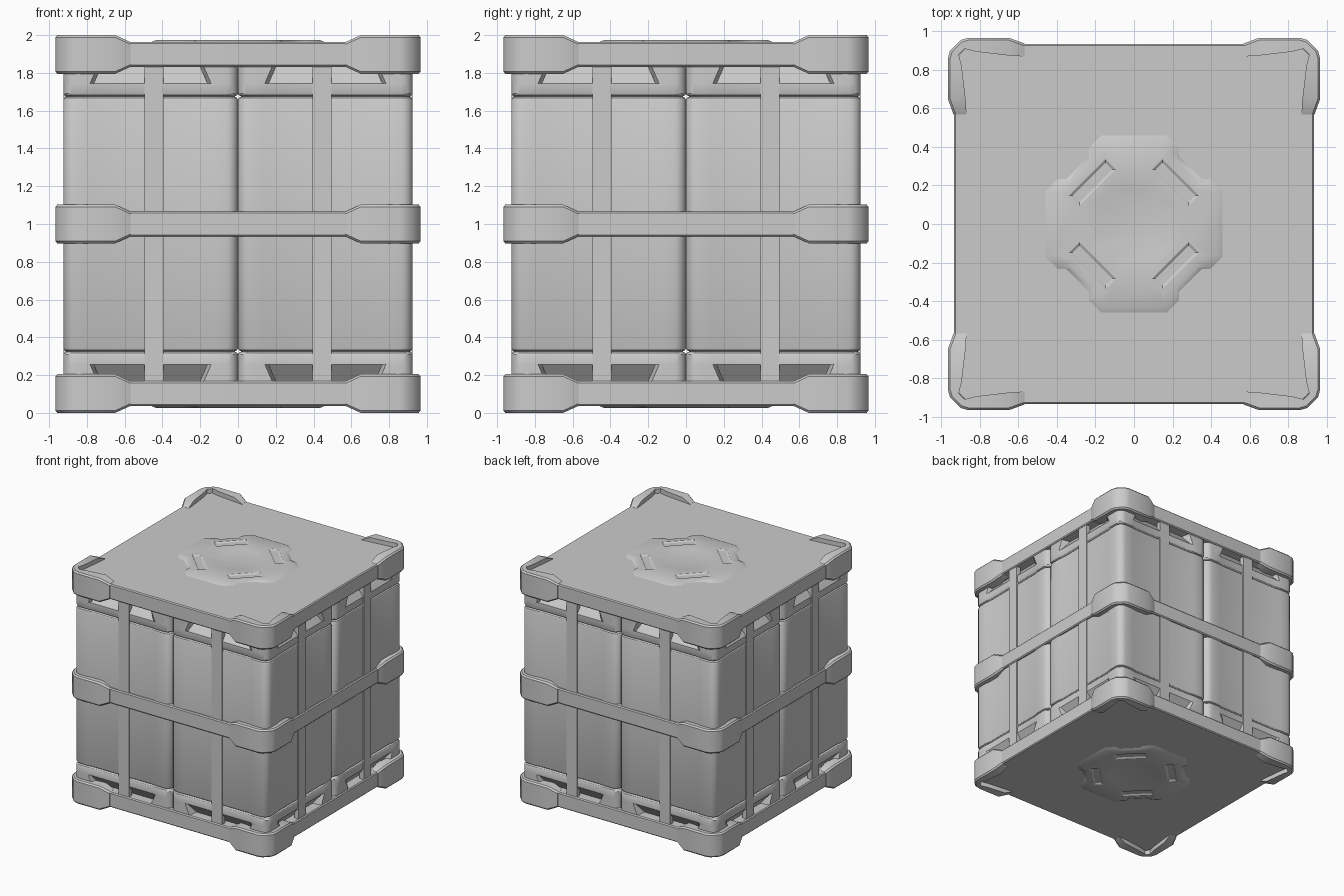
import bpy, bmesh
from math import pi, sin, cos
from mathutils import Vector, Matrix

if "Cube" in bpy.data.objects:
    bpy.data.objects.remove(bpy.data.objects["Cube"])


def loft(name, rings, cyclic=False):
    """Skin equal-length point rings into one mesh object."""
    bm = bmesh.new()
    vs = [[bm.verts.new(p) for p in r] for r in rings]
    n, m = len(rings[0]), len(rings)
    for i in range(m if cyclic else m - 1):
        a, b = vs[i], vs[(i + 1) % m]
        for j in range(n):
            k = (j + 1) % n
            bm.faces.new((a[j], a[k], b[k], b[j]))
    if not cyclic:
        bm.faces.new(vs[0])
        bm.faces.new(vs[-1])
    bmesh.ops.recalc_face_normals(bm, faces=bm.faces)
    me = bpy.data.meshes.new(name)
    bm.to_mesh(me)
    bm.free()
    ob = bpy.data.objects.new(name, me)
    bpy.context.collection.objects.link(ob)
    return ob


def box(name, lo, hi):
    corners = [(lo[0], lo[1]), (hi[0], lo[1]), (hi[0], hi[1]), (lo[0], hi[1])]
    return loft(name, [[(x, y, z) for x, y in corners] for z in (lo[2], hi[2])])


def four_sides(side):
    """Repeat one side's 2D points around the z axis."""
    pts = []
    for q in range(4):
        c, s = round(cos(q * pi / 2)), round(sin(q * pi / 2))
        pts += [(c * x - s * y, s * x + c * y) for x, y in side]
    return pts


def rounded_square(h, r, z, steps=6):
    arc = [(h - r + r * sin(a), -h + r - r * cos(a))
           for a in (i * pi / 2 / steps for i in range(steps + 1))]
    return [(x, y, z) for x, y in four_sides(arc)]


# Four upright containers with panelled sides, grooves and sloped cap recesses
HALF = 0.4625


def container_ring(cx, cy, z, inset, depth, outer, inner):
    h, r = HALF - inset, 0.06
    side = [(-outer, -h), (-inner, -h + depth), (inner, -h + depth), (outer, -h)]
    side += [(h - r + r * sin(a), -h + r - r * cos(a))
             for a in (i * pi / 12 for i in range(7))]
    return [(cx + x, cy + y, z) for x, y in four_sides(side)]


half_layers = [  # height from middle, inset, panel depth, panel half widths
    (0.655, 0.0, 0.008, 0.33, 0.29), (0.668, 0.005, 0.008, 0.33, 0.29),
    (0.675, 0.018, 0.004, 0.33, 0.29), (0.682, 0.005, 0.006, 0.32, 0.30),
    (0.692, 0.0, 0.006, 0.32, 0.30), (0.745, 0.0, 0.006, 0.32, 0.30),
    (0.86, 0.0, 0.10, 0.27, 0.25)]
layers = [(1 - l[0], *l[1:]) for l in reversed(half_layers)] + \
         [(1 + l[0], *l[1:]) for l in half_layers]
for i, (sx, sy) in enumerate([(-1, -1), (1, -1), (1, 1), (-1, 1)]):
    loft(f"container_{i + 1}",
         [container_ring(sx * HALF, sy * HALF, *l) for l in layers])

# Vertical straps, two on each face
for q in range(4):
    for s in (-1, 1):
        strap = box(f"strap_{q + 1}_{'left' if s < 0 else 'right'}",
                    (s * 0.445 - 0.05, -0.925, 0.12), (s * 0.445 + 0.05, -0.885, 1.88))
        strap.data.transform(Matrix.Rotation(q * pi / 2, 4, 'Z'))

# Top and bottom plates and the middle band
THIN, THICK = 0.065, 0.1025
LEVELS = {"bottom": THICK, "middle": 1.0, "top": 2 - THICK}
for name, z in LEVELS.items():
    edge = [rounded_square(0.935 - i, 0.12 - i, z + dz) for i, dz in
            ((0.008, -THIN), (0, -THIN + 0.008), (0, THIN - 0.008), (0.008, THIN))]
    if name == "middle":
        inner = [rounded_square(0.87, 0.06, z + dz) for dz in (THIN, -THIN)]
        loft("middle_band", edge + inner, cyclic=True)
    else:
        loft(f"{name}_plate", edge)

# Corner guards, swept around each corner of every level
arm = [  # outer xy, inner xy, half height
    ((0.57, 0.938), (0.57, 0.87), THIN + 0.001),
    ((0.65, 0.967), (0.65, 0.875), THICK),
    ((0.86, 0.967), (0.82, 0.895), THICK),
    ((0.90, 0.956), (0.88, 0.91), THICK)]
stations = arm + [(o[::-1], i[::-1], h) for o, i, h in reversed(arm)]
for name, z in LEVELS.items():
    for q in range(4):
        rings = []
        for o, i, h in stations:
            o, i = Vector(o), Vector(i)
            c = o + (i - o).normalized() * 0.012
            rings.append([(p.x, p.y, z + dz) for p, dz in (
                (i, -h), (c, -h), (o, -h + 0.012), (o, h - 0.012), (c, h), (i, h))])
        guard = loft(f"{name}_corner_guard_{q + 1}", rings)
        guard.data.transform(Matrix.Rotation(q * pi / 2, 4, 'Z'))

# Raised notched octagon relief with a sunken centre and four diagonal troughs
outline = four_sides([(0.46, 0.17), (0.395, 0.235), (0.35, 0.235),
                      (0.235, 0.35), (0.235, 0.395), (0.17, 0.46)])


def octagon(r):
    pts = []
    for x, y in outline:
        k = r / max(abs(x), abs(y), (abs(x) + abs(y)) / 2 ** 0.5)
        pts.append((x * k, y * k))
    return pts


def at(pts, z, k=1.0):
    return [(x * k, y * k, z) for x, y in pts]


for name, z, s in (("top", LEVELS["top"] + THIN, 1), ("bottom", LEVELS["bottom"] - THIN, -1)):
    relief = loft(f"{name}_relief", [
        at(outline, z - s * 0.02), at(outline, z), at(outline, z + s * 0.012, 0.94),
        at(octagon(0.215), z + s * 0.012), at(octagon(0.18), z + s * 0.004)])
    for q in range(4):
        cutter = loft("trough_cutter", [
            [(x, y, z + s * h) for x, y in
             ((0.305 - w, -l), (0.305 + w, -l), (0.305 + w, l), (0.305 - w, l))]
            for w, l, h in ((0.025, 0.12, 0.003), (0.05, 0.145, 0.02))])
        cutter.data.transform(Matrix.Rotation(pi / 4 + q * pi / 2, 4, 'Z'))
        cutter.hide_render = True
        mod = relief.modifiers.new("trough", 'BOOLEAN')
        mod.operation, mod.object = 'DIFFERENCE', cutter
        bpy.context.view_layer.objects.active = relief
        bpy.ops.object.modifier_apply(modifier=mod.name)
        bpy.data.objects.remove(cutter)

# Smooth shading with crisp edges
bpy.ops.object.select_all(action='SELECT')
bpy.ops.object.shade_smooth_by_angle(angle=pi / 6)
